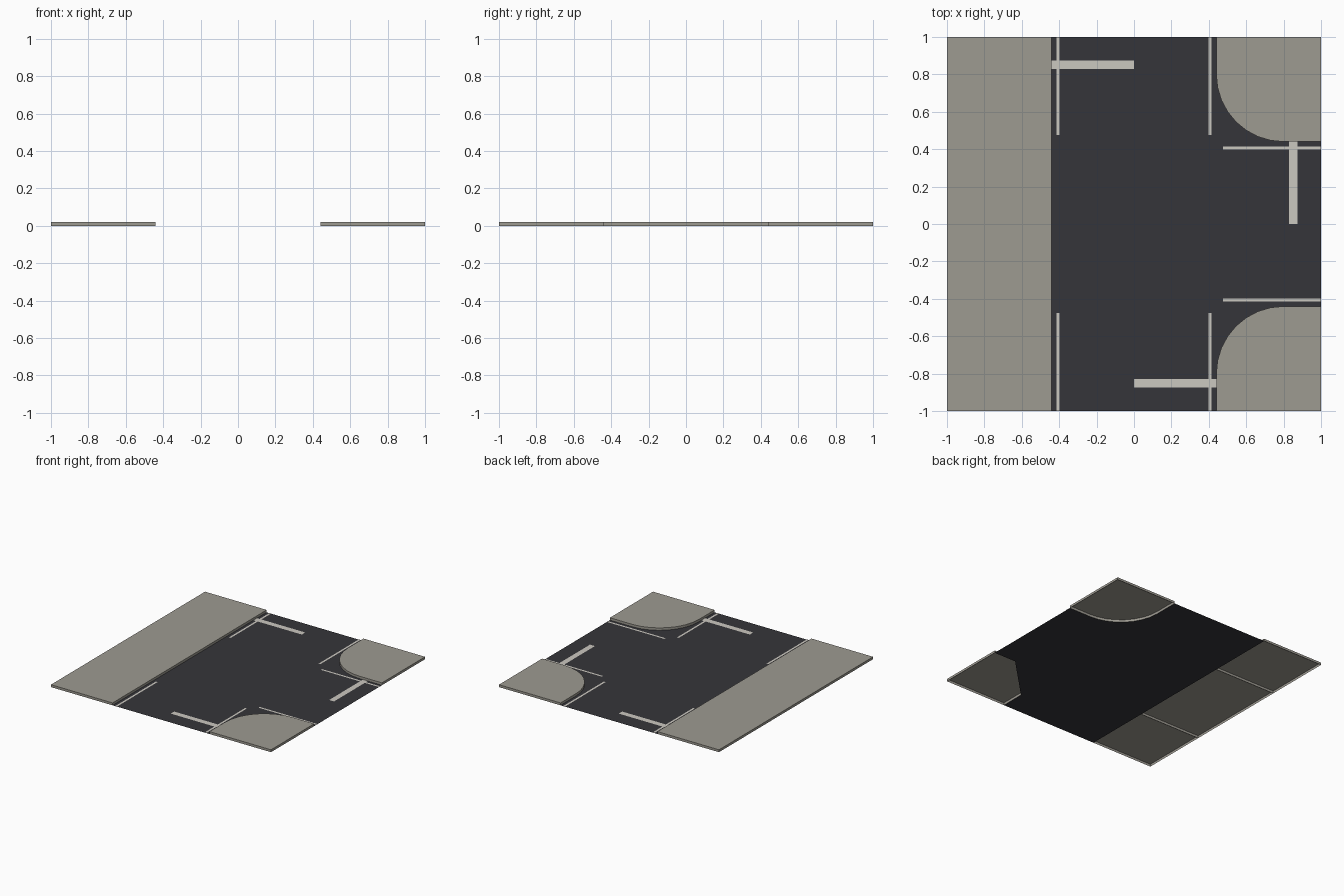
import bpy, bmesh, math

if "Cube" in bpy.data.objects:
    bpy.data.objects.remove(bpy.data.objects["Cube"])

R, EDGE, H = 0.36, 0.44, 0.02      # corner radius, kerb line, pavement height


def material(name, rgb):
    m = bpy.data.materials.new(name)
    m.diffuse_color = (*rgb, 1)
    m.use_nodes = True
    m.node_tree.nodes["Principled BSDF"].inputs["Base Color"].default_value = m.diffuse_color
    return m


ASPHALT = material("asphalt", (0.036, 0.036, 0.042))
CONCRETE = material("concrete", (0.34, 0.325, 0.285))
PAINT = material("road_paint", (0.6, 0.58, 0.53))


def slab(name, outline, z, mat, depth=0.0):
    """Flat polygon at height z, with open-bottomed walls hanging by depth."""
    bm = bmesh.new()
    top = [bm.verts.new((x, y, z)) for x, y in outline]
    face = bm.faces.new(top)
    face.normal_update()
    if face.normal.z < 0:
        face.normal_flip()
        top.reverse()
    if depth:
        low = [bm.verts.new((v.co.x, v.co.y, z - depth)) for v in top]
        for i in range(len(top)):
            j = (i + 1) % len(top)
            bm.faces.new((top[j], top[i], low[i], low[j]))
    mesh = bpy.data.meshes.new(name)
    bm.to_mesh(mesh)
    bm.free()
    mesh.materials.append(mat)
    ob = bpy.data.objects.new(name, mesh)
    bpy.context.collection.objects.link(ob)
    return ob


def rect(x0, x1, y0, y1):
    return [(x0, y0), (x1, y0), (x1, y1), (x0, y1)]


def corner_arc(side, steps=8):
    """Rounded kerb from the side street to the main street."""
    c = EDGE + R
    pts = []
    for i in range(steps + 1):
        a = math.pi / 2 * i / steps
        pts.append((c - R * math.sin(a), side * (c - R * math.cos(a))))
    return pts


# Road surface: rounded back corner, chamfered front corner hidden by pavement
slab("road", [(-EDGE, -1), (EDGE, -1), *reversed(corner_arc(-1, 1)), (1, -EDGE),
              (1, EDGE), *corner_arc(1), (EDGE, 1), (-EDGE, 1)], 0, ASPHALT)

# Straight pavement in three open-bottomed sections
for label, y0, y1 in (("front", -1, -EDGE), ("middle", -EDGE, EDGE), ("back", EDGE, 1)):
    slab("pavement_" + label, rect(-1, -EDGE, y0, y1), H, CONCRETE, H)

# Rounded corner pavements and the painted edge lines
W = 0.008
for side, label in ((-1, "front"), (1, "back")):
    slab("corner_pavement_" + label,
         [(1, side), (1, side * EDGE), *corner_arc(side), (EDGE, side)], H, CONCRETE, H)
    for x, hand in ((-0.406, "left"), (0.406, "right")):
        slab(f"edge_line_{label}_{hand}",
             rect(x - W, x + W, *sorted((side * 0.475, side))), 0.002, PAINT)
    y = side * 0.406
    slab("side_street_line_" + label, rect(0.475, 1, y - W, y + W), 0.002, PAINT)

# Stop bars across each incoming lane
slab("stop_bar_back", rect(-EDGE, 0, 0.828, 0.873), 0.001, PAINT)
slab("stop_bar_front", rect(0, EDGE, -0.873, -0.828), 0.001, PAINT)
slab("stop_bar_side", rect(0.828, 0.873, 0, EDGE), 0.001, PAINT)
